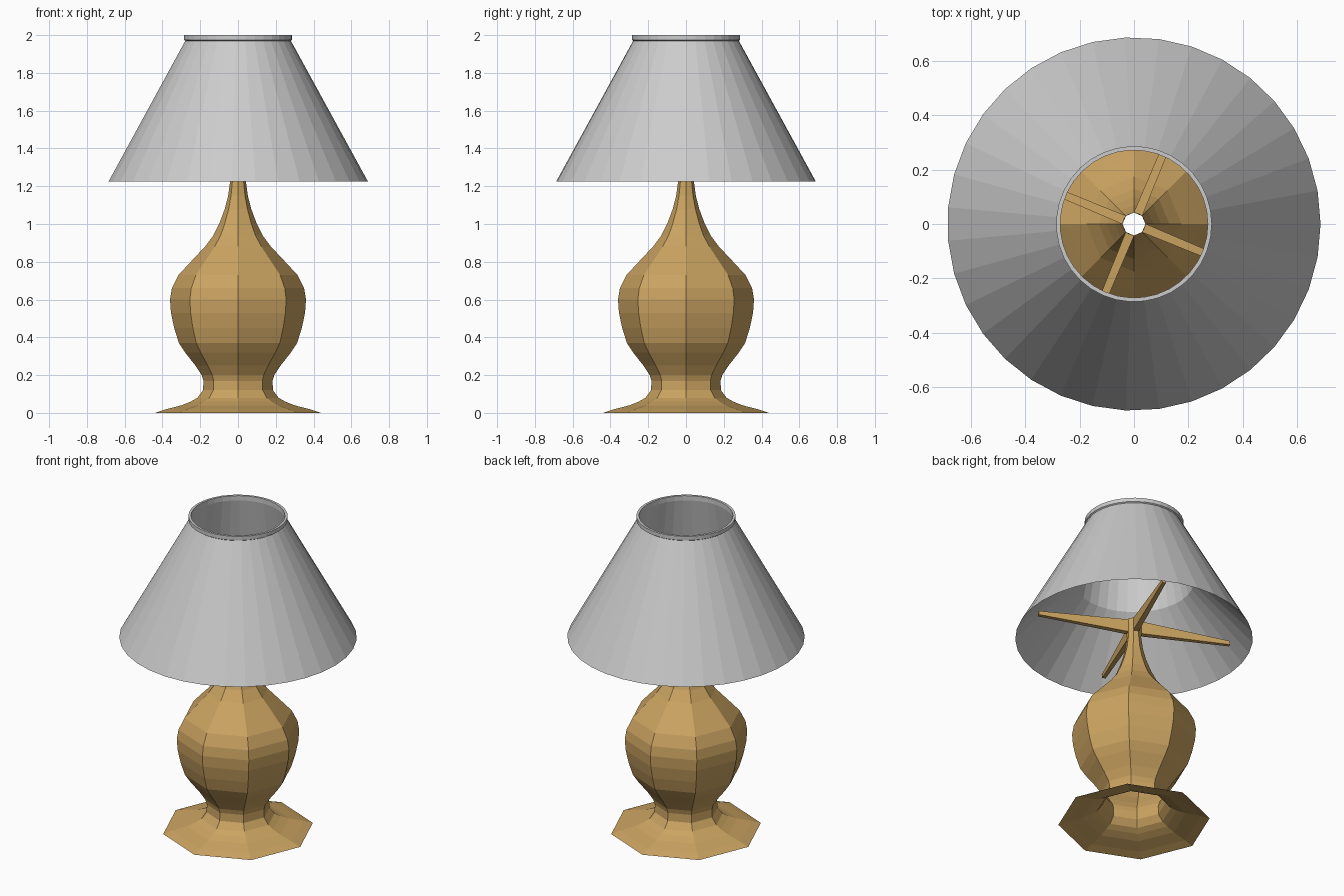
import bpy, bmesh
from math import sin, cos, pi, radians
from mathutils import Matrix

if "Cube" in bpy.data.objects:
    bpy.data.objects.remove(bpy.data.objects["Cube"])

wood = bpy.data.materials.new("brown_wood")
wood.diffuse_color = (0.6, 0.37, 0.12, 1)
wood.use_nodes = True
wood.node_tree.nodes["Principled BSDF"].inputs["Base Color"].default_value = wood.diffuse_color


def finish(name, bm, mat=None):
    me = bpy.data.meshes.new(name)
    bm.to_mesh(me)
    bm.free()
    ob = bpy.data.objects.new(name, me)
    bpy.context.collection.objects.link(ob)
    if mat:
        me.materials.append(mat)
    return ob


def lathe(name, profile, sides, mat=None, closed=False):
    """Revolve a list of (radius, height) points as flat facets."""
    bm = bmesh.new()
    rings = [[bm.verts.new((r * cos(2 * pi * i / sides), r * sin(2 * pi * i / sides), z))
              for i in range(sides)] for r, z in profile]
    pairs = list(zip(rings, rings[1:]))
    if closed:
        pairs.append((rings[-1], rings[0]))
    for a, b in pairs:
        for i in range(sides):
            j = (i + 1) % sides
            bm.faces.new((a[i], a[j], b[j], b[i]))
    return finish(name, bm, mat)


# Eight-sided hollow body, open at the foot and neck
lathe("lamp_body", [
    (0.44, 0), (0.385, 0.018), (0.30, 0.04), (0.25, 0.06), (0.215, 0.08),
    (0.185, 0.12), (0.183, 0.17), (0.192, 0.20), (0.225, 0.25), (0.28, 0.32),
    (0.313, 0.37), (0.338, 0.45), (0.355, 0.53), (0.36, 0.60), (0.35, 0.66),
    (0.315, 0.73), (0.25, 0.80), (0.175, 0.88), (0.13, 0.94), (0.10, 1.0),
    (0.07, 1.08), (0.052, 1.15), (0.042, 1.225), (0.044, 1.34)], 8, wood)

# Shade: outer cone, short collar, flat rim and inner lining
lathe("lampshade", [
    (0.688, 1.225), (0.28, 1.97), (0.287, 1.975), (0.287, 2.0),
    (0.272, 2.0), (0.272, 1.97), (0.345, 1.60)], 35, closed=True)

# Four tapered arms growing out of alternate neck faces
for k in range(4):
    bm = bmesh.new()
    bmesh.ops.create_cube(bm, size=1)
    for v in bm.verts:
        tip = v.co.x > 0
        x = 0.58 if tip else 0.04
        y = (0.011 if tip else 0.017) * (1 if v.co.y > 0 else -1)
        up = v.co.z > 0
        z = (1.302 if up else 1.278) if tip else (1.335 if up else 1.255)
        v.co = (x, y, z)
    bm.transform(Matrix.Rotation(radians(-22.5 + 90 * k), 4, 'Z'))
    finish("shade_arm_%d" % (k + 1), bm, wood)
